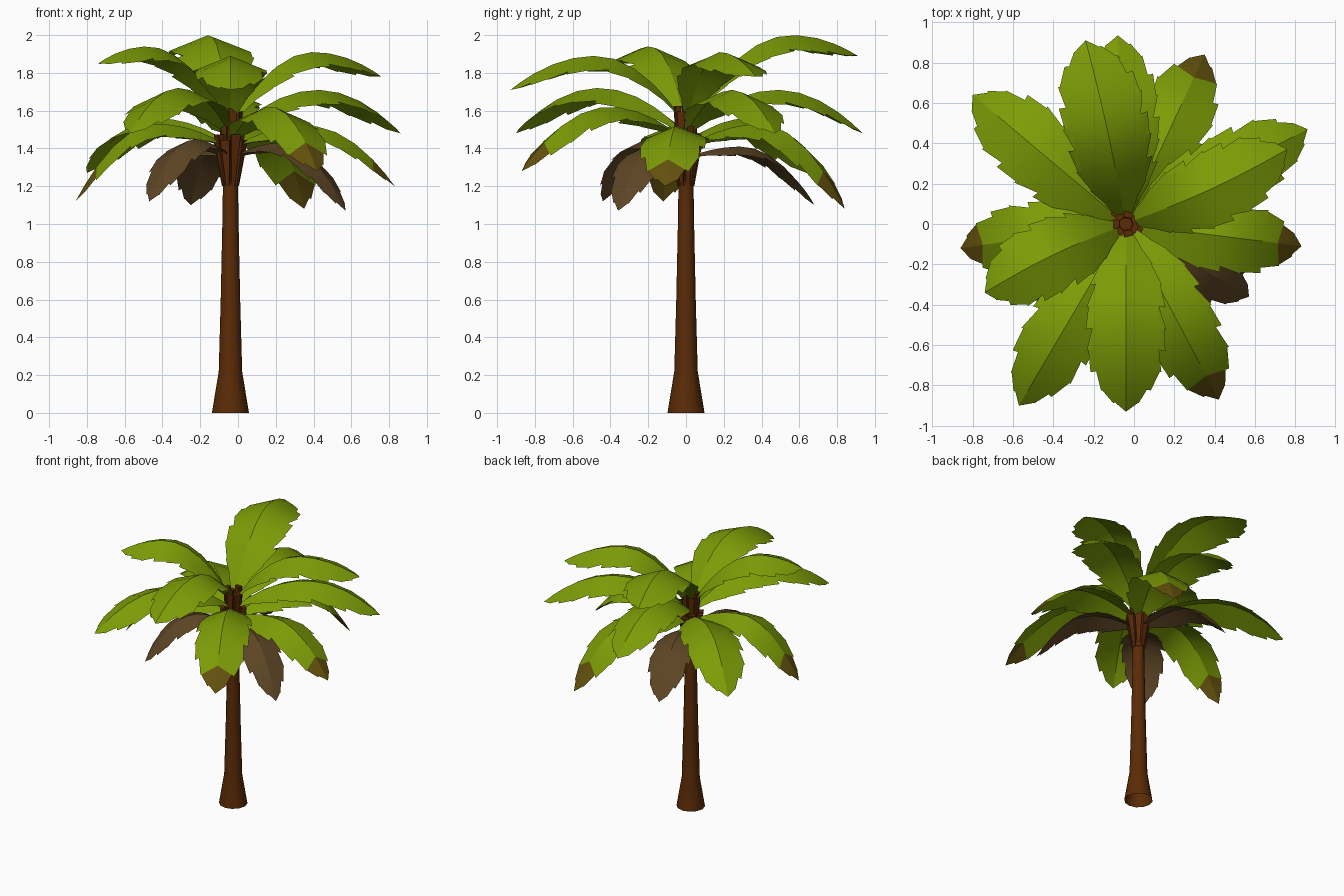
import bpy, bmesh, math
from mathutils import Vector

if "Cube" in bpy.data.objects:
    bpy.data.objects.remove(bpy.data.objects["Cube"])

CX = -0.04  # trunk axis is slightly left of centre


def material(name, rgb):
    m = bpy.data.materials.new(name)
    m.diffuse_color = (*rgb, 1)
    m.use_nodes = True
    m.node_tree.nodes["Principled BSDF"].inputs["Base Color"].default_value = m.diffuse_color
    return m


BARK = material("bark_brown", (0.105, 0.024, 0.002))
GREEN = material("leaf_green", (0.205, 0.335, 0.002))
OLIVE = material("withered_olive", (0.13, 0.085, 0.004))
DEAD = material("dead_leaf_brown", (0.11, 0.060, 0.018))


def finish(name, bm, mats, angle=None):
    me = bpy.data.meshes.new(name)
    bm.to_mesh(me)
    bm.free()
    for m in mats:
        me.materials.append(m)
    ob = bpy.data.objects.new(name, me)
    bpy.context.collection.objects.link(ob)
    if angle:
        bpy.ops.object.select_all(action='DESELECT')
        ob.select_set(True)
        bpy.context.view_layer.objects.active = ob
        bpy.ops.object.shade_smooth_by_angle(angle=math.radians(angle))
    return ob


# Trunk: lathed profile of (radius, height), open underneath
def trunk():
    bm = bmesh.new()
    n = 12
    rings = []
    for r, z in [(.098, 0), (.062, .22), (.052, .58), (.043, 1.0),
                 (.040, 1.2), (.045, 1.35), (.045, 1.56)]:
        rings.append([bm.verts.new((CX + r * math.cos(2 * math.pi * i / n),
                                    r * math.sin(2 * math.pi * i / n), z)) for i in range(n)])
    for a, b in zip(rings, rings[1:]):
        for i in range(n):
            j = (i + 1) % n
            bm.faces.new((a[i], a[j], b[j], b[i]))
    bm.faces.new(rings[-1])
    finish("trunk", bm, [BARK], 40)


# Crown: ring of tapered stalk stubs leaning outwards
def stalks(name, count, r0, z0, r1, z1, width, thick, turn):
    bm = bmesh.new()
    for k in range(count):
        a = 2 * math.pi * (k + turn) / count
        d = Vector((math.cos(a), math.sin(a), 0))
        s = Vector((-d.y, d.x, 0))
        top = z1 + (0.015 if k % 2 else -0.015)
        loops = []
        for r, z, w in ((r0, z0, width * .35), (r1, top, width)):
            c = Vector((CX, 0, z))
            loops.append([bm.verts.new(c + d * (r - q * thick) + s * p * w)
                          for p, q in ((-1, 0), (1, 0), (.8, 1), (-.8, 1))])
        lo, hi = loops
        for i in range(4):
            j = (i + 1) % 4
            bm.faces.new((lo[i], lo[j], hi[j], hi[i]))
        bm.faces.new(lo[::-1])
        bm.faces.new(hi)
    bmesh.ops.recalc_face_normals(bm, faces=bm.faces)
    finish(name, bm, [BARK])


# Leaf: arched midrib, smooth drooping blades, stepped outer fringe
STATIONS = [(0, .15), (.08, .38), (.16, .66), (.27, .9), (.39, .98), (.51, 1),
            (.63, .98), (.75, .88), (.86, .62), (.94, .32), (1, 0)]


def leaf(name, tip, base_z, peak_z, half, droop, mats, bend=0.0, peak_t=.5):
    tip = Vector(tip)
    flat = Vector((tip.x - CX, tip.y, 0))
    d = flat.normalized()
    side = Vector((-d.y, d.x, 0))
    start = Vector((CX, 0, 0)) + d * .03
    length = flat.length - .03

    def rib(t):
        if t < peak_t:
            z = peak_z - (peak_z - base_z) * ((peak_t - t) / peak_t) ** 2
        else:
            z = peak_z - (peak_z - tip.z) * ((t - peak_t) / (1 - peak_t)) ** 2
        p = start + d * length * t + side * bend * math.sin(math.pi * t)
        p.z = z
        return p

    bm = bmesh.new()
    n = len(STATIONS)
    mid = [bm.verts.new(rib(t)) for t, w in STATIONS]
    for sgn in (1, -1):
        def edge(i, k):
            t, w = STATIONS[i]
            q = rib(min(t + .035 * w * k, 1))
            w *= half * k
            return bm.verts.new(q + side * sgn * w - Vector((0, 0, droop * w)))

        def face(vs, i):
            f = bm.faces.new(vs if sgn < 0 else vs[::-1])
            f.material_index = 1 if len(mats) > 1 and STATIONS[i][0] > .85 else 0

        inner = [edge(i, .85) for i in range(n - 1)] + [mid[-1]]
        for i in range(n - 1):
            last = i == n - 2
            face([mid[i], inner[i], mid[i + 1]] if last
                 else [mid[i], inner[i], inner[i + 1], mid[i + 1]], i)
            stepped = (i + (sgn > 0)) % 2 and i > 2
            outer = edge(i, .88 if stepped else 1.0)
            face([inner[i], outer, inner[i + 1]] if last
                 else [inner[i], outer, edge(i + 1, 1.05), inner[i + 1]], i)
    finish(name, bm, mats, 20)


trunk()
stalks("lower_stalks", 9, .044, 1.2, .088, 1.46, .026, .04, .25)
stalks("upper_stalks", 7, .05, 1.36, .062, 1.61, .024, .03, .5)

# Top tier: tip, peak height, half width, bend
for i, (tip, pk, hw, b, pt) in enumerate([
        ((-.24, .91, 1.89), 2.0, .205, -.01, .6),
        ((.76, .37, 1.78), 1.91, .18, -.02, .52),
        ((-.04, -.93, 1.71), 1.89, .19, 0, .5),
        ((-.74, -.34, 1.85), 1.94, .18, -.02, .6)]):
    leaf(f"top_leaf_{i}", tip, 1.57, pk, hw, .4, [GREEN], b, pt)

# Middle tier
for i, (tip, bz, pk, hw) in enumerate([
        ((-.08, .935, 1.48), 1.5, 1.71, .18),
        ((.86, .47, 1.48), 1.5, 1.71, .18),
        ((-.57, -.90, 1.48), 1.5, 1.72, .18),
        ((-.80, .64, 1.27), 1.44, 1.56, .19)]):
    leaf(f"middle_leaf_{i}", tip, bz, pk, hw, .4, [GREEN])

# Lower tier with withered tips
for i, (tip, bz, pk, hw) in enumerate([
        ((.35, .84, 1.08), 1.42, 1.53, .18),
        ((.42, -.87, 1.28), 1.46, 1.62, .18),
        ((.83, -.11, 1.20), 1.42, 1.52, .17),
        ((-.86, -.12, 1.12), 1.42, 1.53, .17)]):
    leaf(f"lower_leaf_{i}", tip, bz, pk, hw, .4, [GREEN, OLIVE], 0, .45)

# Dead hanging leaves
for i, (tip, pk) in enumerate([((.57, -.36, 1.07), 1.43),
                               ((-.47, -.44, 1.12), 1.45),
                               ((-.25, .68, 1.10), 1.41)]):
    leaf(f"dead_leaf_{i}", tip, 1.36, pk, .14, .35, [DEAD], 0, .4)
